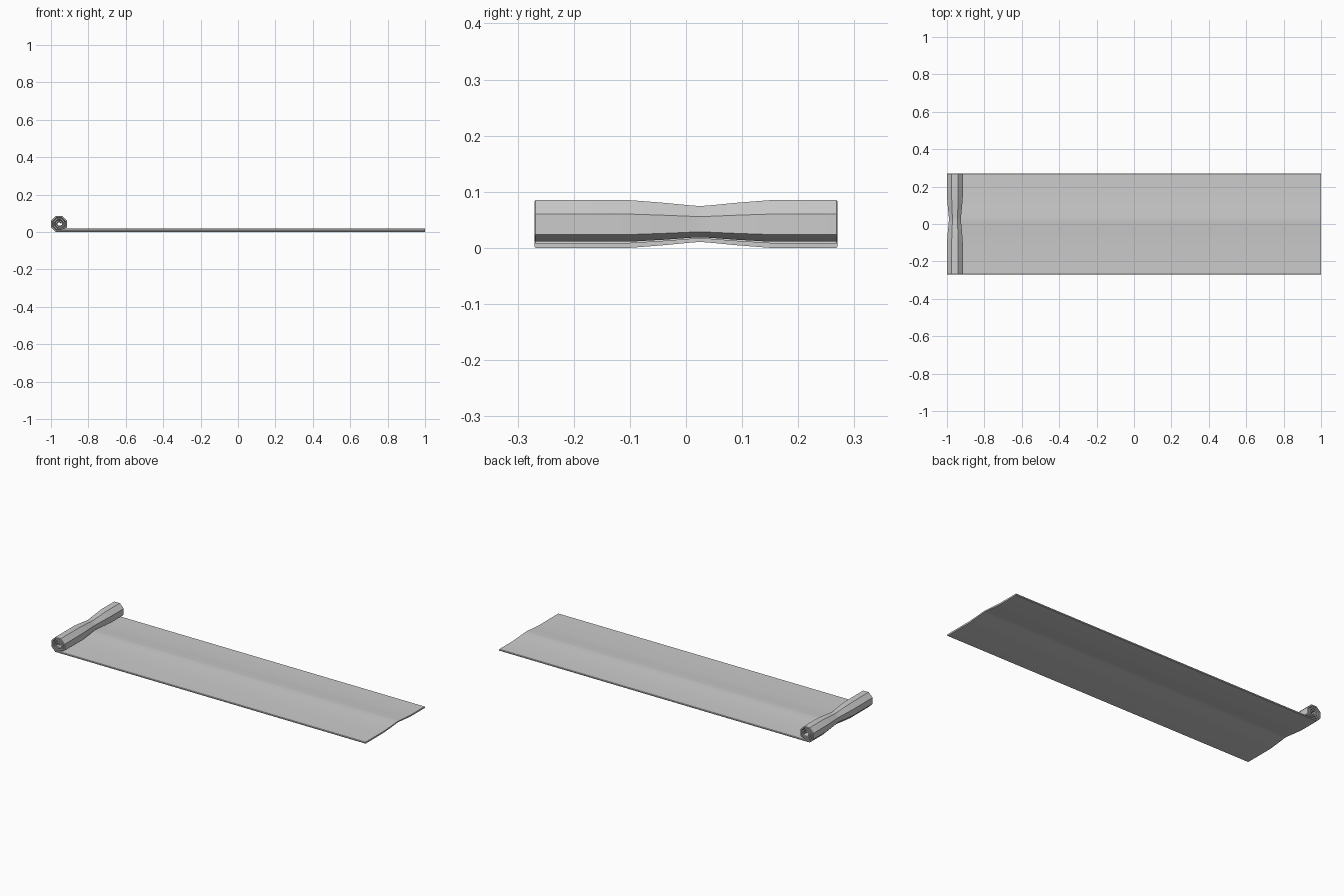
import bpy, bmesh, math
from mathutils import Vector

if "Cube" in bpy.data.objects:
    bpy.data.objects.remove(bpy.data.objects["Cube"])

T = 0.009                    # mat thickness
CX, CZ = -0.9575, 0.0425     # centre of the roll
C8 = math.cos(math.radians(22.5))

# Centreline: flat sheet, then an eight-sided spiral
path = [Vector((1.0, CZ - 0.038)), Vector((-0.9, CZ - 0.038))]
radii = [0.038] * 7 + [0.027] + [0.0265] * 7 + [0.0155] + [0.015] * 6
for k, r in enumerate(radii):
    a = math.radians(-112.5 - 45 * k)
    path.append(Vector((CX + r / C8 * math.cos(a), CZ + r / C8 * math.sin(a))))


def offset(points, d):
    """Mitred offset of an open polyline."""
    out = []
    for i, p in enumerate(points):
        dirs = []
        if i > 0:
            dirs.append((p - points[i - 1]).normalized())
        if i < len(points) - 1:
            dirs.append((points[i + 1] - p).normalized())
        ns = [Vector((-v.y, v.x)) for v in dirs]
        n = sum(ns, Vector((0, 0))).normalized()
        out.append(p + n * (d / max(n.dot(ns[0]), 0.5)))
    return out


# Cross-sections along y: (y, pinch toward roll centre, thickness factor)
stations = [(-0.27, 1, 0.6), (-0.268, 1, 1), (-0.10, 1, 1), (-0.04, 0.89, 1),
            (0.01, 0.775, 1), (0.025, 0.755, 1), (0.04, 0.775, 1),
            (0.09, 0.89, 1), (0.15, 1, 1), (0.268, 1, 1), (0.27, 1, 0.6)]
n = len(path)
bm = bmesh.new()
rings = []
for y, s, f in stations:
    ring = []
    outline = offset(path, T / 2 * f) + offset(path, -T / 2 * f)[::-1]
    for p in outline:
        sx = s if p.x < -0.91 else 1
        ring.append(bm.verts.new((CX + (p.x - CX) * sx, y, CZ + (p.y - CZ) * s)))
    rings.append(ring)

# Skin between sections
m = 2 * n
for a, b in zip(rings, rings[1:]):
    for i in range(m):
        j = (i + 1) % m
        bm.faces.new((a[i], a[j], b[j], b[i]))
# Side edges of the mat
for ring in (rings[0], rings[-1]):
    for i in range(n - 1):
        bm.faces.new((ring[i], ring[i + 1], ring[m - 2 - i], ring[m - 1 - i]))
bmesh.ops.recalc_face_normals(bm, faces=bm.faces)

mesh = bpy.data.meshes.new("rolled_mat")
bm.to_mesh(mesh)
bm.free()
mat = bpy.data.objects.new("rolled_mat", mesh)
bpy.context.collection.objects.link(mat)
bpy.context.view_layer.objects.active = mat
mat.select_set(True)
bpy.ops.object.shade_smooth_by_angle(angle=math.radians(30))
